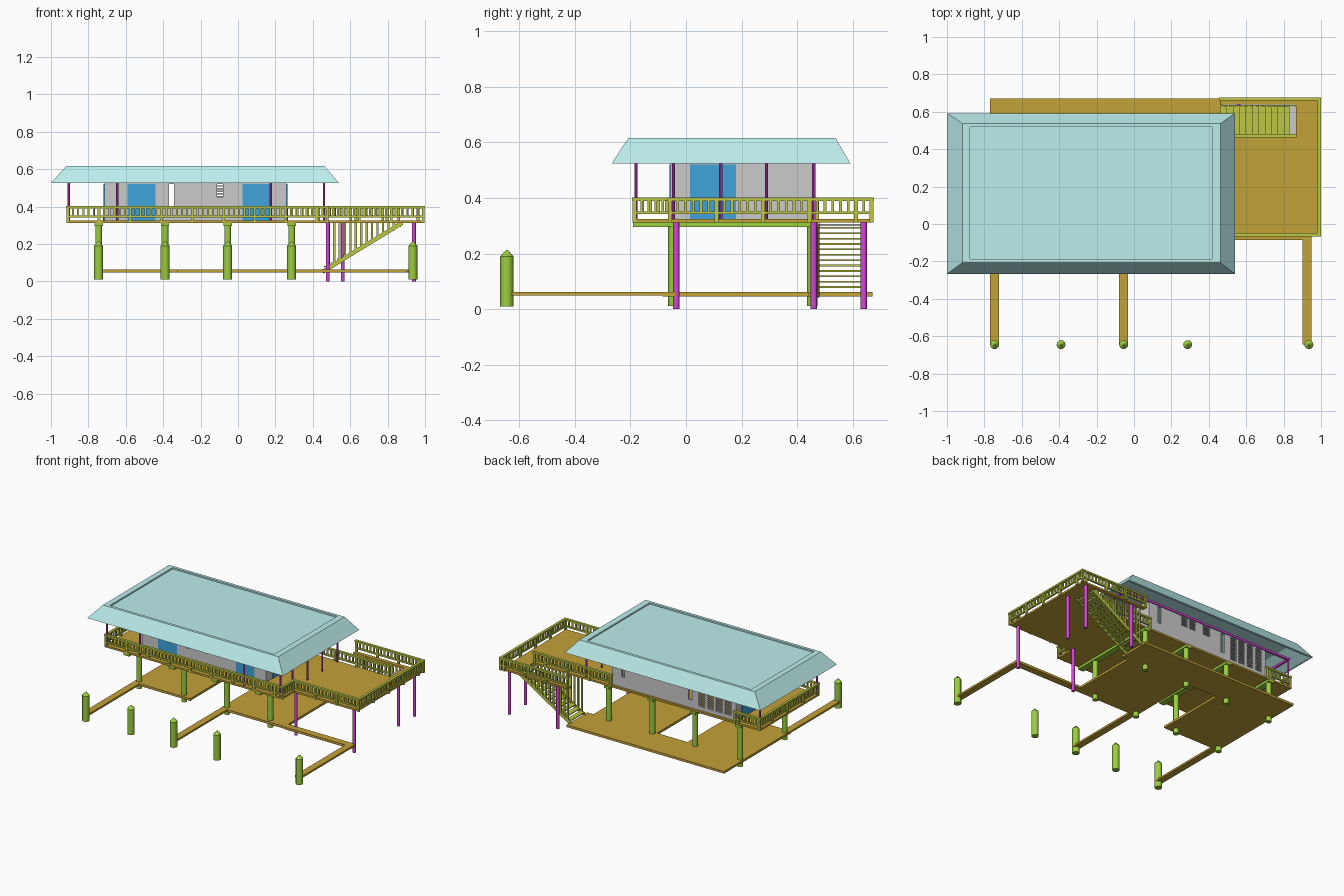
import bpy, bmesh, math
from mathutils import Matrix, Vector

if "Cube" in bpy.data.objects:
    bpy.data.objects.remove(bpy.data.objects["Cube"])


def material(name, r, g, b):
    m = bpy.data.materials.new(name)
    m.diffuse_color = (r, g, b, 1)
    m.use_nodes = True
    m.node_tree.nodes["Principled BSDF"].inputs["Base Color"].default_value = m.diffuse_color
    return m


ROOF = material("teal", 0.50, 0.85, 0.84)
WOOD = material("brown", 0.55, 0.36, 0.04)
GREEN = material("green", 0.33, 0.62, 0.05)
OLIVE = material("olive", 0.52, 0.58, 0.06)
PURPLE = material("purple", 0.68, 0.06, 0.68)
BLUE = material("blue", 0.05, 0.37, 0.70)


def finish(name, bm, mat=None):
    bmesh.ops.recalc_face_normals(bm, faces=bm.faces)
    me = bpy.data.meshes.new(name)
    bm.to_mesh(me)
    bm.free()
    ob = bpy.data.objects.new(name, me)
    bpy.context.collection.objects.link(ob)
    if mat:
        me.materials.append(mat)
    return ob


def add_box(bm, x0, x1, y0, y1, z0, z1):
    m = Matrix.Translation(((x0 + x1) / 2, (y0 + y1) / 2, (z0 + z1) / 2))
    bmesh.ops.create_cube(bm, size=1, matrix=m @ Matrix.Diagonal((x1 - x0, y1 - y0, z1 - z0, 1)))


def boxes(name, items, mat=None):
    bm = bmesh.new()
    for it in items:
        add_box(bm, *it)
    return finish(name, bm, mat)


def posts(name, spots, r, z0, z1, mat, tip=0.0, sides=10):
    bm = bmesh.new()
    for x, y in spots:
        bmesh.ops.create_cone(bm, cap_ends=True, segments=sides, radius1=r, radius2=r, depth=z1 - z0,
                              matrix=Matrix.Translation((x, y, (z0 + z1) / 2)))
        if tip:
            bmesh.ops.create_cone(bm, cap_ends=True, segments=sides, radius1=r, radius2=0.004, depth=tip,
                                  matrix=Matrix.Translation((x, y, z1 + tip / 2)))
    ob = finish(name, bm, mat)
    bpy.ops.object.select_all(action='DESELECT')
    ob.select_set(True)
    bpy.context.view_layer.objects.active = ob
    bpy.ops.object.shade_smooth_by_angle(angle=math.radians(40))


# Hollow roof: rectangular rings lofted from the ceiling, round the eaves, to the sunken top
rings = [(-0.87, 0.41, -0.18, 0.51, 0.595), (-0.985, 0.525, -0.255, 0.575, 0.525),
         (-1.0, 0.54, -0.267, 0.592, 0.525), (-0.918, 0.462, -0.207, 0.538, 0.617),
         (-0.877, 0.417, -0.187, 0.518, 0.617), (-0.877, 0.417, -0.187, 0.518, 0.607)]
bm = bmesh.new()
loops = [[bm.verts.new(p) for p in ((a, c, z), (b, c, z), (b, d, z), (a, d, z))] for a, b, c, d, z in rings]
for lo, hi in zip(loops, loops[1:]):
    for i in range(4):
        j = (i + 1) % 4
        bm.faces.new((lo[i], lo[j], hi[j], hi[i]))
bm.faces.new(loops[0])
bm.faces.new(loops[-1])
finish("roof", bm, ROOF)

# Roof posts and ring beam
posts("roof_posts", [(x, -0.18) for x in (-0.905, -0.645, 0.175, 0.46)]
      + [(0.46, y) for y in (-0.045, 0.125, 0.29, 0.46)] + [(-0.905, 0.46)], 0.006, 0.32, 0.53, PURPLE, sides=8)
boxes("ring_beam", [(-0.912, 0.467, y - 0.007, y + 0.007, 0.525, 0.54) for y in (-0.18, 0.46)]
      + [(x - 0.007, x + 0.007, -0.18, 0.46, 0.525, 0.54) for x in (-0.905, 0.46)], PURPLE)

# House walls with window openings (start, end, sill, head)
HX0, HX1, HY0, HY1, Z0, Z1, T = -0.715, 0.26, -0.055, 0.46, 0.32, 0.54, 0.012
front_open = [(-0.37, -0.343, 0.40, 0.52), (-0.112, -0.08, 0.45, 0.52)]
back_open = [(-0.68, -0.63, 0.35, 0.52), (-0.61, -0.56, 0.35, 0.52), (-0.54, -0.49, 0.35, 0.52),
             (-0.47, -0.42, 0.35, 0.52), (-0.37, -0.343, 0.38, 0.52), (-0.25, -0.19, 0.45, 0.52),
             (-0.13, -0.08, 0.45, 0.52), (-0.06, -0.01, 0.45, 0.52), (0.16, 0.185, 0.40, 0.52)]


def wall_x(name, y0, openings):
    items, x = [], HX0
    for a, b, s, h in openings:
        items += [(x, a, y0, y0 + T, Z0, Z1), (a, b, y0, y0 + T, Z0, s), (a, b, y0, y0 + T, h, Z1)]
        x = b
    items.append((x, HX1, y0, y0 + T, Z0, Z1))
    boxes(name, items)


wall_x("front_wall", HY0, front_open)
wall_x("back_wall", HY1 - T, back_open)
boxes("side_walls", [(HX0, HX0 + T, HY0, HY1, Z0, Z1), (HX1 - T, HX1, HY0, HY1, Z0, Z1)])
boxes("louvre_slats", [(a, b, HY1 - 0.010, HY1 - 0.002, s + i * 0.014, s + i * 0.014 + 0.007)
                       for a, b, s, h in back_open if b - a > 0.04 for i in range(int((h - s) / 0.014) + 1)])
boxes("doors", [(-0.59, -0.44, HY0 - 0.004, HY0, Z0, 0.52), (0.025, 0.17, HY0 - 0.004, HY0, Z0, 0.52),
                (HX1, HX1 + 0.004, 0.015, 0.18, Z0, 0.52), (HX0 - 0.004, HX0, 0.22, 0.40, Z0, 0.52)], BLUE)

# Raised deck, with an opening for the stair
boxes("deck", [(-0.915, 0.48, -0.19, 0.475, 0.312, 0.325), (0.48, 0.985, -0.06, 0.475, 0.312, 0.325),
               (0.865, 0.985, 0.475, 0.665, 0.312, 0.325), (0.46, 0.865, 0.638, 0.665, 0.312, 0.325)], WOOD)
PX = (-0.745, -0.39, -0.055, 0.287)
boxes("deck_beams", [(x - 0.022, x + 0.022, -0.19, 0.48, 0.295, 0.312) for x in PX], GREEN)
posts("deck_posts", [(x, y) for x in PX for y in (-0.045, 0.455)], 0.019, 0.012, 0.30, GREEN)
posts("slim_posts", [(0.94, -0.035), (0.94, 0.46), (0.94, 0.64), (0.56, 0.64), (0.48, -0.035)],
      0.011, 0.0, 0.314, PURPLE)
posts("front_bollards", [(x, -0.645) for x in PX + (0.935,)], 0.024, 0.01, 0.19, GREEN, tip=0.022, sides=12)

# Ground slabs and walkways
G = (0.046, 0.062)
boxes("ground_slabs", [(-0.77, 0.47, 0.44, 0.672, *G), (-0.77, -0.32, -0.08, 0.44, *G),
                       (-0.08, 0.42, -0.08, 0.44, *G), (0.42, 0.95, -0.085, -0.035, *G)]
      + [(x - 0.024, x + 0.024, -0.645, -0.08, 0.049, 0.062) for x in (-0.745, -0.055, 0.926)], WOOD)

# Railings: rails, balusters and posts along each straight run
runs = [((-0.91, -0.185), (0.478, -0.185)), ((0.478, -0.185), (0.478, -0.058)),
        ((0.478, -0.058), (0.99, -0.058)), ((0.99, -0.058), (0.99, 0.668)),
        ((0.99, 0.668), (0.465, 0.668)), ((0.86, 0.472), (0.26, 0.472)),
        ((-0.91, -0.185), (-0.91, 0.472)), ((-0.91, 0.472), (-0.715, 0.472))]
bm = bmesh.new()
for (ax, ay), (bx, by) in runs:
    x0, x1, y0, y1 = min(ax, bx), max(ax, bx), min(ay, by), max(ay, by)
    for z0, z1, w in ((0.39, 0.402, 0.009), (0.342, 0.352, 0.006)):
        add_box(bm, x0 - w, x1 + w, y0 - w, y1 + w, z0, z1)
    length = x1 - x0 + y1 - y0
    n = max(2, round(length / 0.028))
    for i in range(n + 1):
        x, y = x0 + (x1 - x0) * i / n, y0 + (y1 - y0) * i / n
        main = i % 6 == 0 or i == n
        w = 0.007 if main else 0.005
        add_box(bm, x - w, x + w, y - w, y + w, 0.312 if main else 0.345, 0.395)
finish("railings", bm, OLIVE)

# Stair: treads, sloping stringers and side bars reaching up to the deck
SX0, SX1, SZ0, SZ1, N = 0.46, 0.87, 0.06, 0.312, 12
bm = bmesh.new()
for i in range(N):
    x = SX0 + (SX1 - SX0) * i / N
    z = SZ0 + (SZ1 - SZ0) * (i + 1) / (N + 1)
    add_box(bm, x, x + 0.036, 0.48, 0.63, z - 0.003, z + 0.003)
finish("stair_treads", bm, OLIVE)
bm = bmesh.new()
slope = math.atan2(SZ1 - SZ0, SX1 - SX0)
run = math.hypot(SZ1 - SZ0, SX1 - SX0) + 0.02
for y in (0.477, 0.632):
    m = (Matrix.Translation(((SX0 + SX1) / 2, y, (SZ0 + SZ1) / 2 - 0.004)) @ Matrix.Rotation(-slope, 4, 'Y')
         @ Matrix.Diagonal((run, 0.008, 0.022, 1)))
    bmesh.ops.create_cube(bm, size=1, matrix=m)
    for i in range(13):
        x = 0.485 + i * 0.029
        add_box(bm, x - 0.006, x + 0.006, y - 0.004, y + 0.004,
                SZ0 + (SZ1 - SZ0) * (x - SX0) / (SX1 - SX0), SZ1)
finish("stair_sides", bm, OLIVE)
boxes("stair_landing", [(0.83, 0.866, 0.48, 0.63, 0.30, 0.306)])
